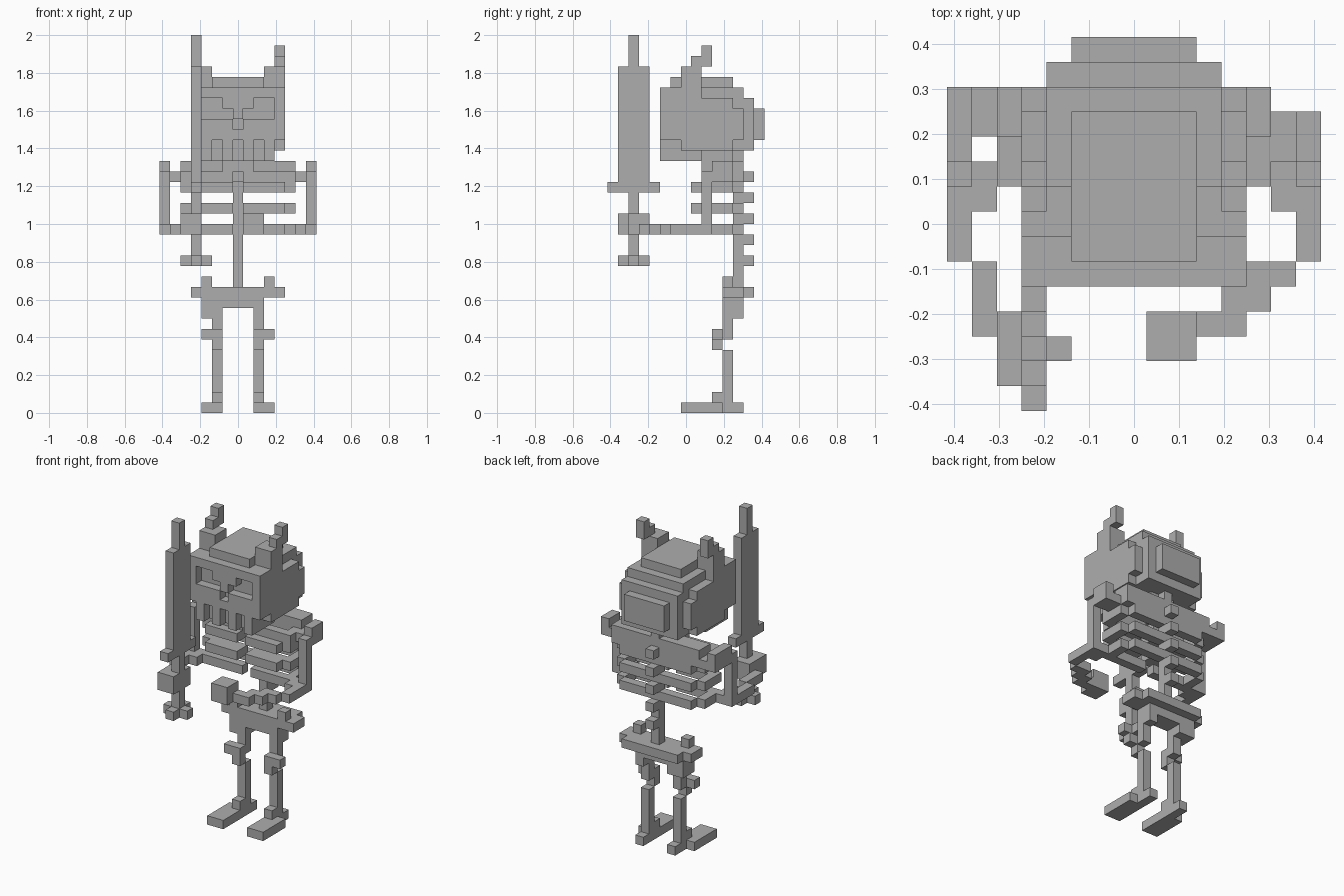
import bpy
import bmesh
from mathutils import Vector

cube = bpy.data.objects.get("Cube")
if cube:
    bpy.data.objects.remove(cube, do_unlink=True)

UNIT = 2 / 36      # size of one block
WIDTH = 15         # blocks across the grid in x and y

grey = bpy.data.materials.new("bone_grey")
grey.use_nodes = True
colour = (0.42, 0.42, 0.42, 1)
grey.diffuse_color = colour
grey.node_tree.nodes["Principled BSDF"].inputs["Base Color"].default_value = colour


def block(x, y, z):
    """One box, given as spans in grid blocks."""
    return (x, y, z)


def mirrored(*blocks):
    """The given blocks together with their left-right reflections."""
    flipped = [((WIDTH - x[1], WIDTH - x[0]), y, z) for x, y, z in blocks]
    return list(blocks) + flipped


def part(name, blocks):
    """Build one object out of boxes."""
    bm = bmesh.new()
    for spans in blocks:
        made = bmesh.ops.create_cube(bm, size=1)
        low = Vector([span[0] for span in spans])
        high = Vector([span[1] for span in spans])
        shift = Vector((WIDTH / 2, WIDTH / 2, 0))
        middle = (low + high) / 2 - shift
        for vert in made["verts"]:
            offset = Vector([c * s for c, s in zip(vert.co, high - low)])
            vert.co = (middle + offset) * UNIT
    mesh = bpy.data.meshes.new(name)
    bm.to_mesh(mesh)
    bm.free()
    mesh.materials.append(grey)
    result = bpy.data.objects.new(name, mesh)
    bpy.context.collection.objects.link(result)
    return result


# Sword
part("sword_blade", [
    block(x=(3, 4), y=(1, 4), z=(22, 33)),
    block(x=(3, 4), y=(2, 3), z=(33, 36)),
])
part("sword_guard", [block(x=(3, 4), y=(0, 5), z=(21, 22))])
part("sword_grip", [block(x=(3, 4), y=(2, 3), z=(15, 21))])
part("sword_pommel", [
    block(x=(2, 5), y=(2, 3), z=(14, 15)),
    block(x=(3, 4), y=(1, 4), z=(14, 15)),
])

# Skull
part("skull", [
    block(x=(4, 11), y=(6, 13), z=(25, 31)),
    block(x=(4, 11), y=(13, 14), z=(25, 30)),
])
part("skull_cap", [block(x=(5, 10), y=(6, 12), z=(31, 32))])
part("skull_back_plate", [block(x=(5, 10), y=(14, 15), z=(26, 29))])
part("jaw", [block(x=(4, 11), y=(6, 9), z=(24, 25))])
part("skull_sides", mirrored(
    block(x=(3, 4), y=(5, 8), z=(26, 31)),
    block(x=(3, 4), y=(7, 12), z=(25, 30)),
    block(x=(3, 4), y=(12, 13), z=(26, 29)),
))

# Face layer, leaving slanted eye sockets and a nose hole
front = (5, 6)
part("brow", [block(x=(4, 11), y=front, z=(30, 31))] + mirrored(
    block(x=(6, 7), y=front, z=(29, 30))))
part("nose_bridge", [block(x=(7, 8), y=front, z=(28, 30))])
part("cheeks", mirrored(block(x=(4, 7), y=front, z=(26, 28))))
part("upper_lip", [block(x=(7, 8), y=front, z=(26, 27))])
part("teeth", [block(x=(left, left + 1), y=front, z=(24, 26))
               for left in range(4, 11, 2)])

# Horns
part("horns", mirrored(
    block(x=(3, 5), y=(7, 9), z=(30, 33)),
    block(x=(3, 4), y=(8, 9), z=(33, 34)),
    block(x=(3, 4), y=(9, 10), z=(33, 35)),
))

# Spine with knobs on every second block
part("spine", [block(x=(7, 8), y=(12, 13), z=(12, 25))])
part("spine_knobs", [block(x=(7, 8), y=(13, 14), z=(low, low + 1))
                     for low in range(14, 24, 2)])

# Rib hoops, open at the front
for number, low in enumerate((17, 19, 21)):
    level = (low, low + 1)
    part("rib_hoop_" + "abc"[number], mirrored(
        block(x=(3, 7), y=(8 if number else 9, 10), z=level),
        block(x=(2, 3), y=(9, 12), z=level),
        block(x=(3, 8), y=(12, 13), z=level),
    ))

# Shoulders
part("shoulder_blades", [block(x=(2, 13), y=(11, 13), z=(22, 24))])
part("collar_bones", mirrored(
    block(x=(2, 7), y=(9, 10), z=(22, 23)),
    block(x=(2, 3), y=(9, 12), z=(22, 23)),
))
part("neck", [block(x=(6, 9), y=(9, 12), z=(23, 25))])

# Right arm, reaching forward to the sword
part("right_shoulder", [
    block(x=(0, 2), y=(11, 13), z=(22, 23)),
    block(x=(0, 1), y=(10, 13), z=(22, 24)),
])
part("right_upper_arm", [block(x=(0, 1), y=(9, 10), z=(17, 23))])
part("right_forearm", [
    block(x=(0, 1), y=(6, 10), z=(17, 18)),
    block(x=(1, 2), y=(8, 10), z=(17, 18)),
    block(x=(1, 2), y=(3, 6), z=(17, 18)),
])
part("right_fist", [block(x=(2, 4), y=(1, 4), z=(17, 19))])

# Left arm, bent across the front
part("left_shoulder", [
    block(x=(13, 15), y=(10, 12), z=(22, 23)),
    block(x=(14, 15), y=(10, 12), z=(22, 24)),
])
part("left_upper_arm", [block(x=(14, 15), y=(9, 10), z=(17, 23))])
part("left_forearm", [
    block(x=(14, 15), y=(6, 10), z=(17, 18)),
    block(x=(13, 14), y=(8, 10), z=(17, 18)),
    block(x=(12, 14), y=(5, 6), z=(17, 18)),
    block(x=(11, 13), y=(4, 5), z=(17, 18)),
    block(x=(10, 12), y=(3, 4), z=(17, 18)),
])
part("left_fist", [block(x=(8, 10), y=(2, 4), z=(17, 19))])

# Pelvis
part("pelvis", [
    block(x=(3, 12), y=(11, 13), z=(11, 12)),
    block(x=(4, 11), y=(13, 14), z=(11, 12)),
    block(x=(4, 10), y=(11, 13), z=(10, 11)),
])
part("hip_crests", mirrored(block(x=(4, 5), y=(11, 12), z=(12, 13))))
part("hip_joints", [
    block(x=(4, 6), y=(11, 13), z=(9, 10)),
    block(x=(9, 10), y=(11, 13), z=(9, 10)),
])

# Legs
part("thighs", mirrored(block(x=(5, 6), y=(11, 12), z=(7, 10))))
part("knees", mirrored(
    block(x=(4, 6), y=(10, 11), z=(7, 8)),
    block(x=(5, 6), y=(10, 11), z=(6, 7)),
))
part("shins", mirrored(block(x=(5, 6), y=(11, 12), z=(1, 6))))
part("feet", mirrored(
    block(x=(4, 6), y=(7, 11), z=(0, 1)),
    block(x=(5, 6), y=(11, 13), z=(0, 1)),
    block(x=(5, 6), y=(10, 11), z=(1, 2)),
))
